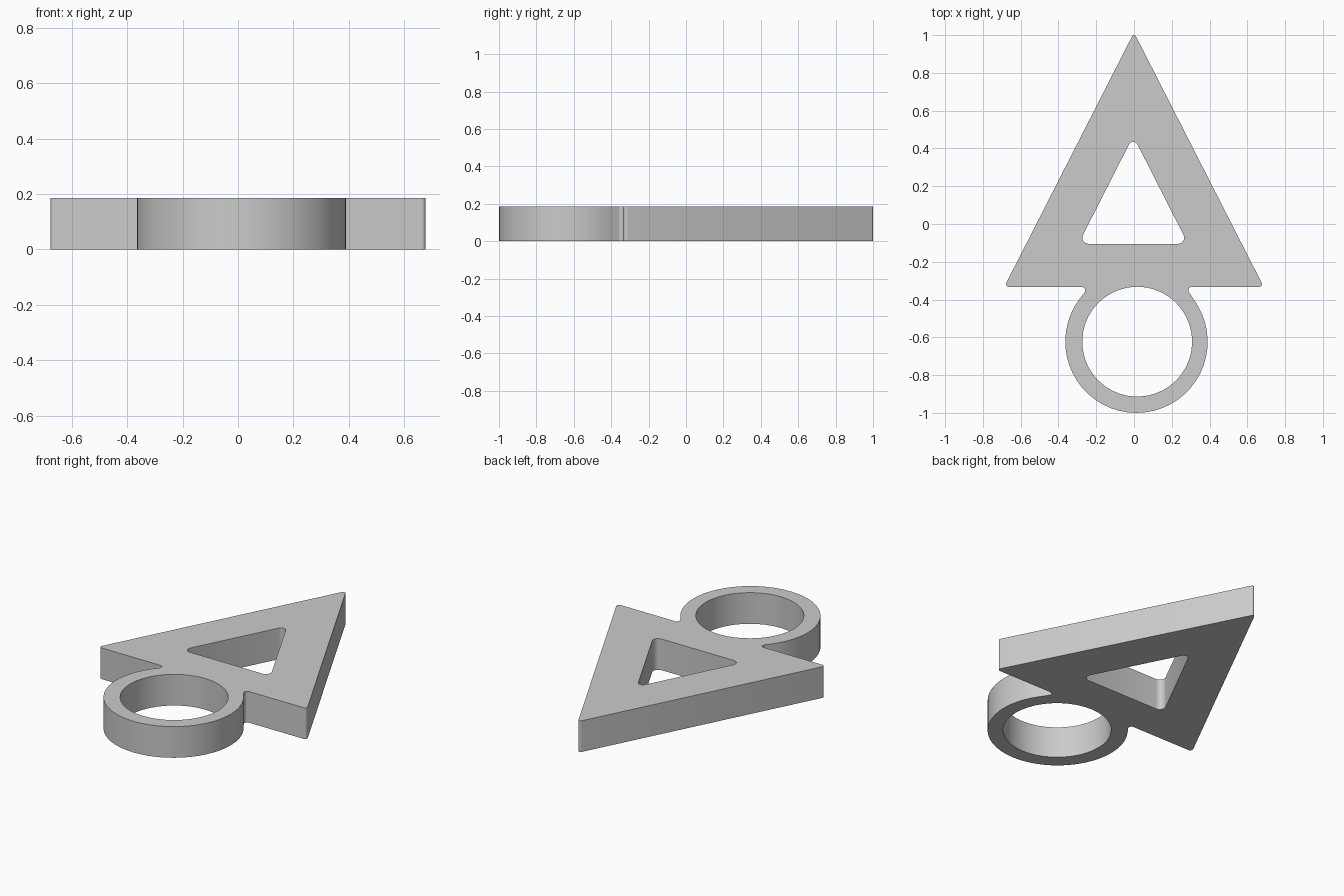
import bpy
import bmesh
from math import sin, cos, tan, radians
from mathutils import Vector

cube = bpy.data.objects.get("Cube")
if cube:
    bpy.data.objects.remove(cube, do_unlink=True)

THICKNESS = 0.185


def fillet(before, corner, after, radius, steps=6):
    """Points of a rounded corner, from the incoming side to the outgoing one."""
    p = Vector(corner)
    u = (Vector(before) - p).normalized()
    v = (Vector(after) - p).normalized()
    half = u.angle(v) / 2
    centre = p + (u + v).normalized() * radius / sin(half)
    start = (p + u * radius / tan(half) - centre).normalized()
    end = (p + v * radius / tan(half) - centre).normalized()
    return [centre + start.slerp(end, i / steps) * radius for i in range(steps + 1)]


def rounded(corners, radii):
    """Closed polygon with each corner rounded; a zero radius keeps the point."""
    points = []
    for i, (corner, radius) in enumerate(zip(corners, radii)):
        if radius:
            points += fillet(corners[i - 1], corner, corners[(i + 1) % len(corners)], radius)
        else:
            points.append(Vector(corner))
    return points


def arc(centre, radius, start, end, steps):
    angles = [radians(start + (end - start) * i / steps) for i in range(steps + 1)]
    return [(centre[0] + radius * cos(a), centre[1] + radius * sin(a)) for a in angles]


# Outer outline: triangle running into the ring through two small notches
base_y = -0.333
ring_arc = arc((0.013, -0.623), 0.377, 143.5, 396.5, 36)
outline = rounded(
    [(0, 1.014), (-0.687, base_y), (-0.24, base_y)] + ring_arc
    + [(0.272, base_y), (0.687, base_y)],
    [0.012, 0.015, 0.018] + [0] * len(ring_arc) + [0.018, 0.015])

# Openings: rounded triangle window and round finger hole
window = rounded([(-0.004, 0.465), (-0.294, -0.105), (0.286, -0.105)],
                 [0.025, 0.032, 0.032])
finger_hole = arc((0.017, -0.623), 0.291, 0, 360, 40)[:-1]

# Fill the flat profile, then raise it to full thickness
bm = bmesh.new()
edges = []
for loop in (outline, window, finger_hole):
    verts = [bm.verts.new((p[0], p[1], 0)) for p in loop]
    edges += [bm.edges.new((verts[i - 1], verts[i])) for i in range(len(verts))]
bmesh.ops.triangle_fill(bm, edges=edges, use_beauty=True, normal=(0, 0, 1))
raised = bmesh.ops.extrude_face_region(bm, geom=bm.faces[:], use_keep_orig=True)
bmesh.ops.translate(bm, vec=(0, 0, THICKNESS),
                    verts=[g for g in raised["geom"] if isinstance(g, bmesh.types.BMVert)])
bmesh.ops.recalc_face_normals(bm, faces=bm.faces[:])

mesh = bpy.data.meshes.new("triangle_ring_pendant")
bm.to_mesh(mesh)
bm.free()
pendant = bpy.data.objects.new("triangle_ring_pendant", mesh)
bpy.context.collection.objects.link(pendant)

# Plain grey material
grey = bpy.data.materials.new("plain_grey")
grey.use_nodes = True
colour = (0.6, 0.6, 0.6, 1)
grey.diffuse_color = colour
grey.node_tree.nodes["Principled BSDF"].inputs["Base Color"].default_value = colour
mesh.materials.append(grey)

# Smooth curved walls, crisp rims
bpy.ops.object.select_all(action="DESELECT")
pendant.select_set(True)
bpy.context.view_layer.objects.active = pendant
bpy.ops.object.shade_smooth_by_angle(angle=radians(30))
